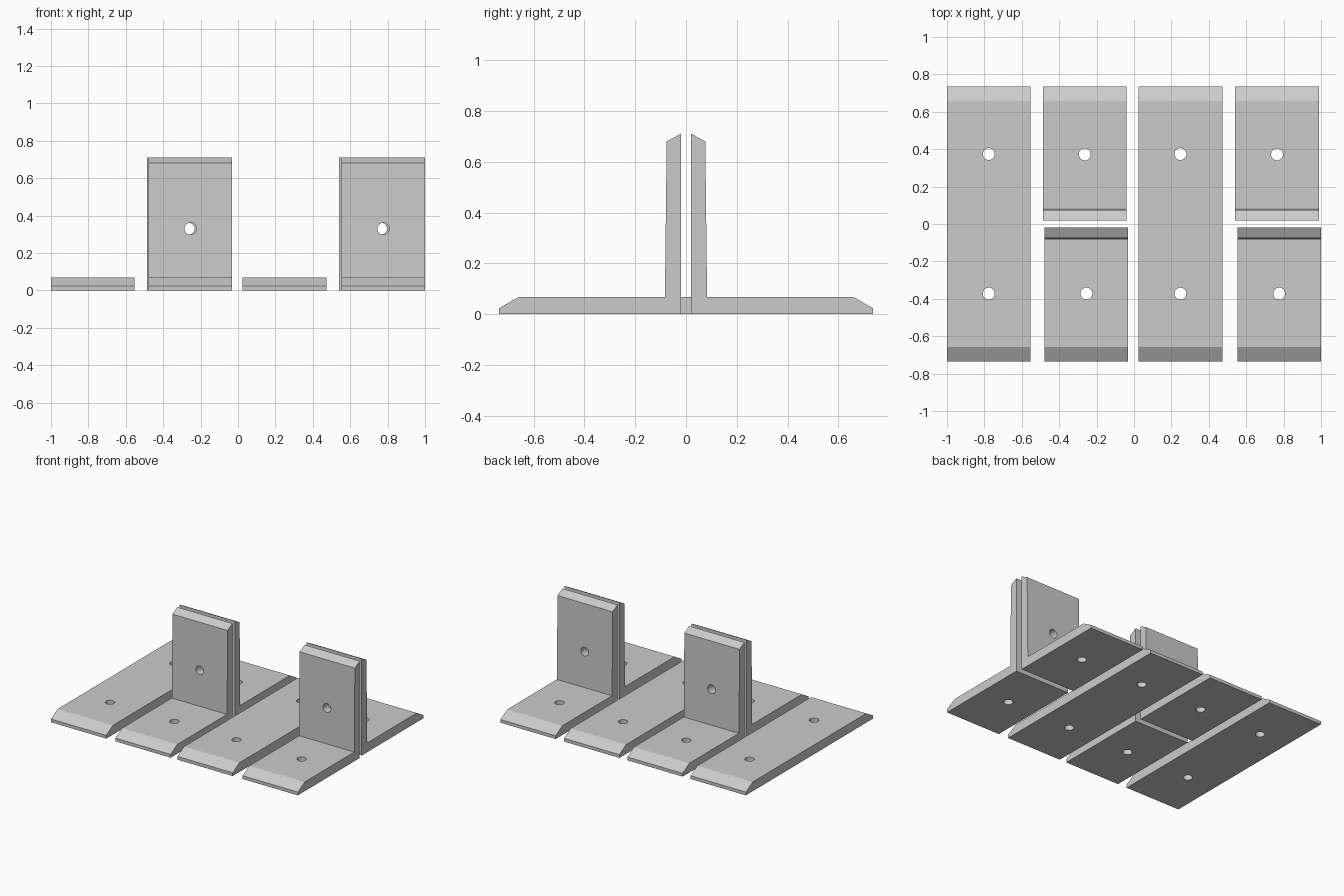
import bpy, bmesh, math
from mathutils import Matrix, Vector

if "Cube" in bpy.data.objects:
    bpy.data.objects.remove(bpy.data.objects["Cube"])

grey = bpy.data.materials.new("plain grey")
grey.diffuse_color = (0.6, 0.6, 0.6, 1)
grey.use_nodes = True
grey.node_tree.nodes["Principled BSDF"].inputs["Base Color"].default_value = grey.diffuse_color

WIDTH, END, INNER = 0.447, 0.735, 0.02
THICK, LIP, BEVEL = 0.068, 0.024, 0.077


def finish(name, bm):
    bmesh.ops.recalc_face_normals(bm, faces=bm.faces)
    mesh = bpy.data.meshes.new(name)
    bm.to_mesh(mesh)
    bm.free()
    mesh.materials.append(grey)
    obj = bpy.data.objects.new(name, mesh)
    bpy.context.collection.objects.link(obj)
    return obj


def extrude_profile(name, profile, x0):
    """Sweep a (y, z) outline along x."""
    bm = bmesh.new()
    face = bm.faces.new([bm.verts.new((x0, y, z)) for y, z in profile])
    moved = bmesh.ops.extrude_face_region(bm, geom=[face])["geom"]
    verts = [g for g in moved if isinstance(g, bmesh.types.BMVert)]
    bmesh.ops.translate(bm, verts=verts, vec=(WIDTH, 0, 0))
    return finish(name, bm)


def drill(obj, centre, axis):
    """Cut one round bolt hole, then discard the cutter."""
    bm = bmesh.new()
    turn = Vector((0, 0, 1)).rotation_difference(Vector(axis)).to_matrix().to_4x4()
    bmesh.ops.create_cone(bm, cap_ends=True, segments=24, radius1=0.032, radius2=0.032,
                          depth=0.3, matrix=Matrix.Translation(centre) @ turn)
    cutter = finish("hole_cutter", bm)
    cutter.hide_render = True
    mod = obj.modifiers.new("hole", 'BOOLEAN')
    mod.operation, mod.solver, mod.object = 'DIFFERENCE', 'EXACT', cutter
    bpy.context.view_layer.objects.active = obj
    bpy.ops.object.modifier_apply(modifier=mod.name)
    bpy.data.objects.remove(cutter)


def smooth_holes(obj):
    bpy.ops.object.select_all(action='DESELECT')
    obj.select_set(True)
    bpy.context.view_layer.objects.active = obj
    bpy.ops.object.shade_smooth_by_angle(angle=math.radians(20))


# Long flat plates with a bevel at both ends
flat = [(-END, 0), (-END, LIP), (-END + BEVEL, THICK),
        (END - BEVEL, THICK), (END, LIP), (END, 0)]
for i, x0 in enumerate((-1.0, 0.025)):
    plate = extrude_profile(f"flat_plate_{i + 1}", flat, x0)
    for y in (-0.372, 0.374):
        drill(plate, (x0 + WIDTH / 2, y, 0.03), (0, 0, 1))
    smooth_holes(plate)

# Back-to-back angle brackets with tapered upright walls
angle = [(INNER, 0), (INNER, 0.71), (0.076, 0.68), (0.083, THICK),
         (END - BEVEL, THICK), (END, LIP), (END, 0)]
for side, label, starts in ((-1, "front", (-0.478, 0.553)), (1, "back", (-0.487, 0.541))):
    for i, x0 in enumerate(starts):
        bracket = extrude_profile(f"{label}_bracket_{i + 1}",
                                  [(side * y, z) for y, z in angle], x0)
        x = x0 + WIDTH / 2
        drill(bracket, (x, side * 0.372, 0.03), (0, 0, 1))
        drill(bracket, (x, side * 0.05, 0.33), (0, 1, 0))
        smooth_holes(bracket)
